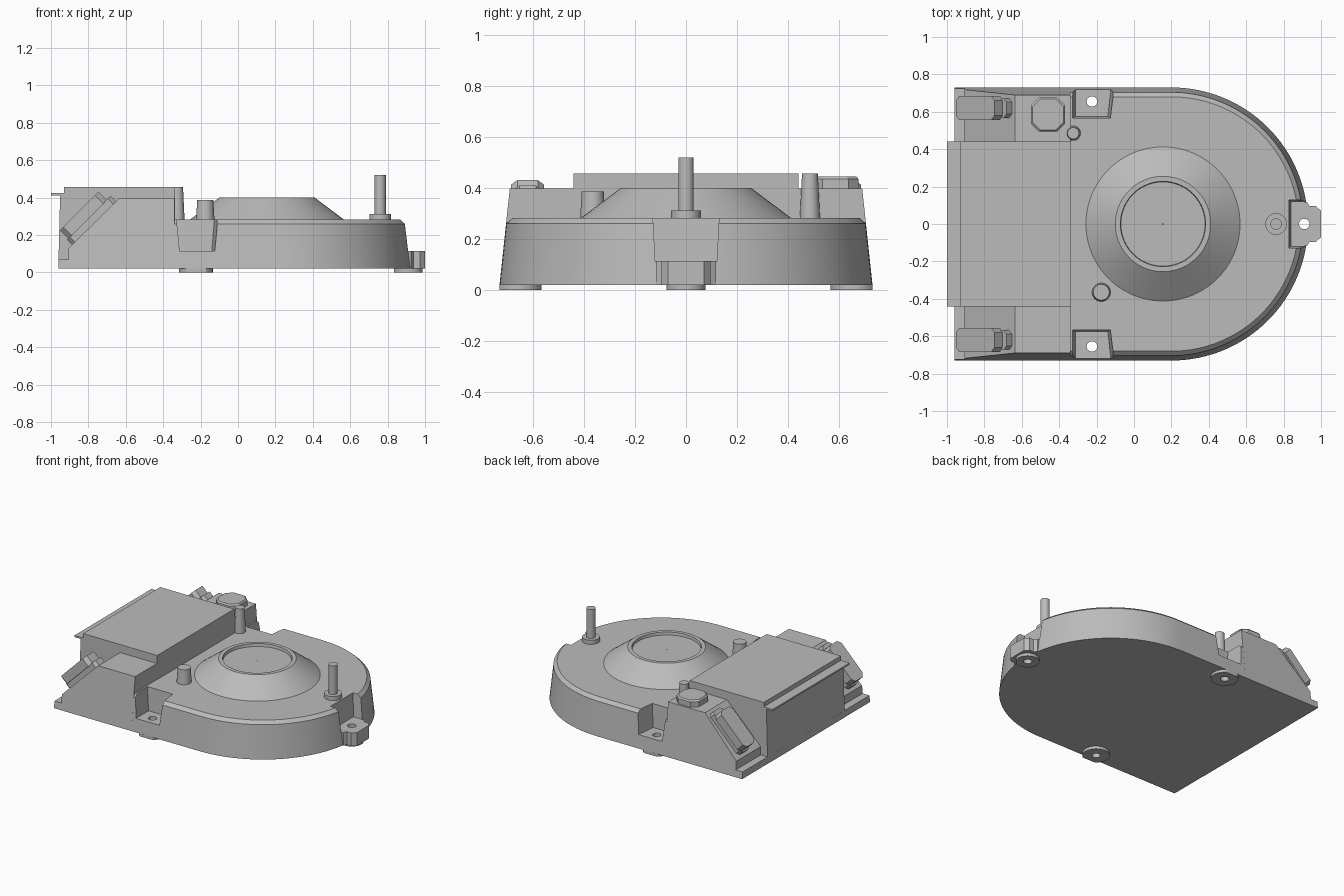
import bpy, bmesh, math
from mathutils import Matrix, Vector

if "Cube" in bpy.data.objects:
    bpy.data.objects.remove(bpy.data.objects["Cube"])

grey = bpy.data.materials.new("light_grey")
grey.diffuse_color = (0.5, 0.5, 0.5, 1)
grey.use_nodes = True
grey.node_tree.nodes["Principled BSDF"].inputs["Base Color"].default_value = grey.diffuse_color


def loft(name, rings):
    """Closed solid through rings of equal point count."""
    bm = bmesh.new()
    vs = [[bm.verts.new(p) for p in r] for r in rings]
    n = len(vs[0])
    for a, b in zip(vs, vs[1:]):
        for i in range(n):
            j = (i + 1) % n
            bm.faces.new((a[i], a[j], b[j], b[i]))
    bm.faces.new(vs[0][::-1])
    bm.faces.new(vs[-1])
    bmesh.ops.recalc_face_normals(bm, faces=bm.faces)
    me = bpy.data.meshes.new(name)
    bm.to_mesh(me)
    bm.free()
    ob = bpy.data.objects.new(name, me)
    bpy.context.collection.objects.link(ob)
    me.materials.append(grey)
    return ob


def lathe(name, x, y, profile, n=48):
    """Round part from (radius, z) pairs."""
    return loft(name, [[(x + r * math.cos(2 * math.pi * i / n), y + r * math.sin(2 * math.pi * i / n), z)
                        for i in range(n)] for r, z in profile])


def prism(name, outline, z0, z1):
    return loft(name, [[(x, y, z) for x, y in outline] for z in (z0, z1)])


def octagon(x0, x1, y0, y1, c):
    return [(x0 + c, y0), (x1 - c, y0), (x1, y0 + c), (x1, y1 - c),
            (x1 - c, y1), (x0 + c, y1), (x0, y1 - c), (x0, y0 + c)]


def cut(ob, cutters):
    for c in cutters:
        m = ob.modifiers.new("cut", 'BOOLEAN')
        m.operation, m.solver, m.object = 'DIFFERENCE', 'EXACT', c
        bpy.context.view_layer.objects.active = ob
        bpy.ops.object.modifier_apply(modifier=m.name)


# Rounded body shell
def d_ring(r, z):
    arc = [(0.2 + r * math.cos(t), r * math.sin(t), z)
           for t in (math.pi * (i / 64 - 0.5) for i in range(65))]
    return [(-0.34, -r, z)] + arc + [(-0.34, r, z)]


body = loft("body", [d_ring(0.73, 0.02), d_ring(0.704, 0.26), d_ring(0.68, 0.282)])

# Cutters for the mounting recesses and screw holes
screws = [(-0.225, 0.655), (-0.225, -0.655), (0.91, 0.0)]
holes = [lathe("hole_cutter", x, y, [(0.028, -0.1), (0.028, 0.2)], 24) for x, y in screws]
recesses = []
for s in (1, -1):
    recesses.append(loft("recess_cutter", [
        [(-0.312, 0.575 * s, 0.115), (-0.14, 0.575 * s, 0.115), (-0.115, 0.8 * s, 0.115), (-0.312, 0.8 * s, 0.115)],
        [(-0.33, 0.565 * s, 0.3), (-0.125, 0.565 * s, 0.3), (-0.095, 0.8 * s, 0.3), (-0.33, 0.8 * s, 0.3)]]))
recesses.append(loft("recess_cutter", [
    [(0.84, -0.12, 0.11), (1.1, -0.12, 0.11), (1.1, 0.12, 0.11), (0.84, 0.12, 0.11)],
    [(0.828, -0.13, 0.3), (1.1, -0.13, 0.3), (1.1, 0.13, 0.3), (0.828, 0.13, 0.3)]]))
cut(body, recesses + holes)

# End mounting ear
half = [(0.835, 0.118), (0.925, 0.118), (0.938, 0.096), (0.972, 0.096), (1.0, 0.07)]
ear = prism("mounting_ear", [(x, -y) for x, y in half] + half[::-1], 0.02, 0.115)
cut(ear, holes[2:])

# Feet around the screws, trimmed flush with the side walls
for (x, y), h, r in zip(screws, holes, (0.09, 0.09, 0.077)):
    ring = [(x + r * math.cos(i * math.pi / 20), max(-0.73, min(0.73, y + r * math.sin(i * math.pi / 20))))
            for i in range(40)]
    cut(prism("foot", ring, 0.0, 0.022), [h])

for c in holes + recesses:
    bpy.data.objects.remove(c)

# Tapered sloping shoulder block, full width
prof = [(-0.96, 0.02), (-0.96, 0.07), (-0.905, 0.07), (-0.905, 0.13),
        (-0.635, 0.398), (-0.34, 0.398), (-0.34, 0.02)]
width = lambda z: 0.73 - (z - 0.02) * 0.107
loft("shoulder_block", [[(x, s * width(z), z) for x, z in prof] for s in (-1, 1)])

# Raised centre housing with a thin lip
prof = [(-0.961, 0.02), (-0.951, 0.412), (-1.0, 0.412), (-1.0, 0.424), (-0.93, 0.424),
        (-0.93, 0.456), (-0.338, 0.456), (-0.338, 0.02)]
loft("centre_housing", [[(x, s * 0.44, z) for x, z in prof] for s in (-1, 1)])

# Connectors lying on the 45 degree slopes
for s in (1, -1):
    tilt = Matrix.Translation(Vector((-0.905, 0.62 * s, 0.13))) @ Matrix.Rotation(-math.pi / 4, 4, 'Y')
    seat = prism("connector_seat", octagon(0.025, 0.355, -0.052, 0.052, 0.02), -0.01, 0.04)
    plug = prism("connector_plug", octagon(0.035, 0.325, -0.065, 0.065, 0.025), 0.036, 0.1)
    for ob in (seat, plug):
        ob.data.transform(tilt)

# Octagonal pad on one shoulder
loft("shoulder_pad", [[(x, y, z) for x, y in octagon(-0.55 + i, -0.37 - i, 0.495 + i, 0.675 - i, 0.04)]
                      for i, z in ((0, 0.39), (0, 0.435), (0.008, 0.445))])

# Central cone with a shallow dish
lathe("centre_cone", 0.155, 0, [(0.412, 0.275), (0.412, 0.282), (0.255, 0.4), (0.228, 0.4),
                                (0.225, 0.38), (0.004, 0.38), (0.004, 0.37)], 80)

# Pins and posts
lathe("short_post", -0.175, -0.365, [(0.05, 0.27), (0.043, 0.387)], 32)
lathe("side_post", -0.325, 0.485, [(0.04, 0.27), (0.031, 0.456)], 32)
lathe("tall_pin", 0.76, 0, [(0.058, 0.27), (0.058, 0.312), (0.03, 0.312), (0.03, 0.52)], 32)

# Smooth curved walls, keep edges crisp
bpy.ops.object.select_all(action='DESELECT')
for ob in bpy.context.scene.objects:
    ob.select_set(True)
bpy.context.view_layer.objects.active = body
bpy.ops.object.shade_smooth_by_angle(angle=math.radians(20))
